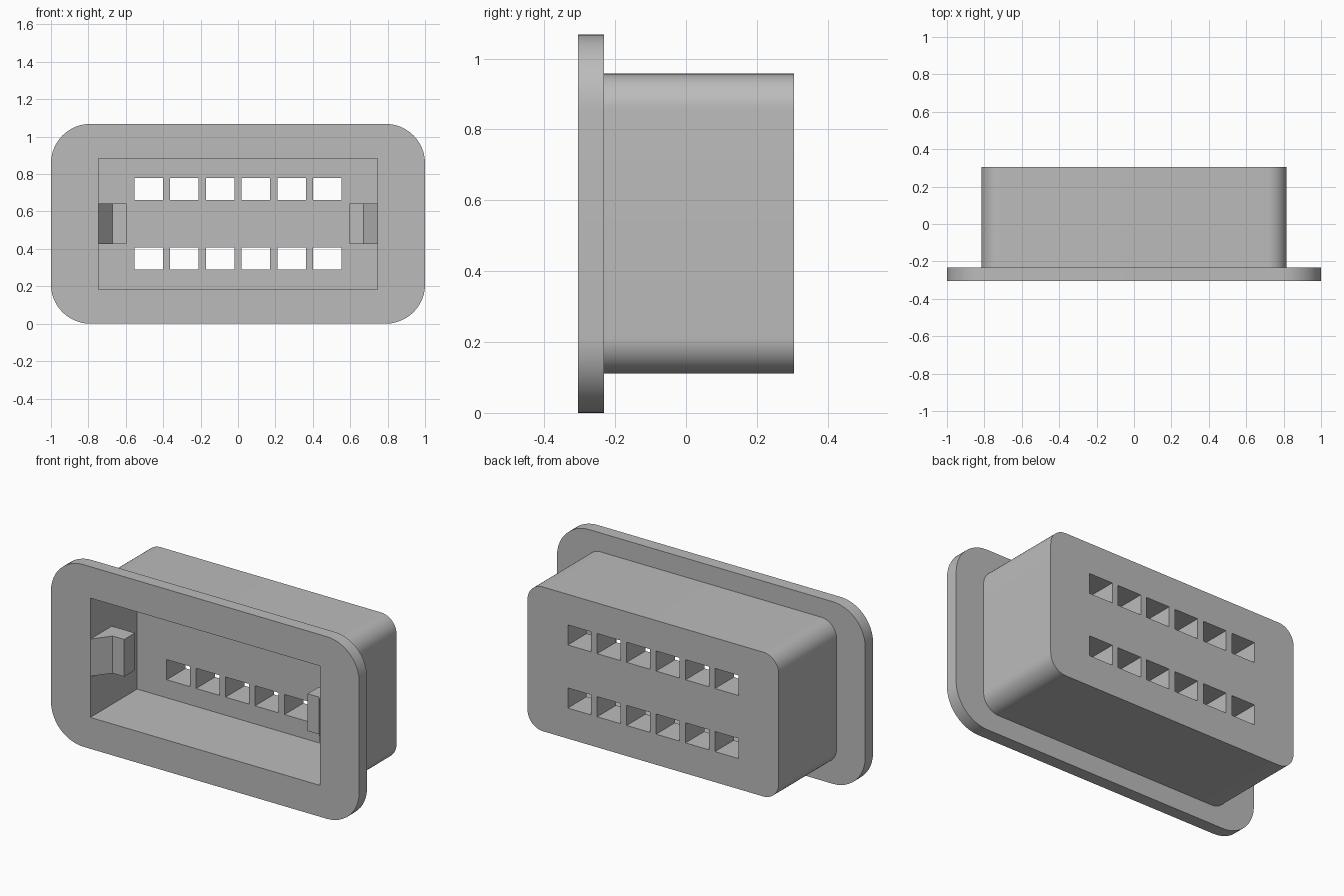
import bpy
import bmesh
from math import cos, sin, pi, radians

if "Cube" in bpy.data.objects:
    bpy.data.objects.remove(bpy.data.objects["Cube"])

MID_Z = 0.534
FRONT, FLANGE_BACK, BACK = -0.305, -0.232, 0.305
CAVITY_X, CAVITY_Z = 0.745, 0.35
CAVITY_BACK = 0.13

grey = bpy.data.materials.new("light grey plastic")
grey.use_nodes = True
colour = (0.5, 0.5, 0.5, 1)
grey.diffuse_color = colour
grey.node_tree.nodes["Principled BSDF"].inputs["Base Color"].default_value = colour


def add_prism(bm, outline, move):
    """Extrude a flat outline along the vector move."""
    face = bm.faces.new([bm.verts.new(p) for p in outline])
    top = bmesh.ops.extrude_face_region(bm, geom=[face])["geom"]
    bmesh.ops.translate(bm, vec=move, verts=[v for v in top if isinstance(v, bmesh.types.BMVert)])


def make_object(name, prisms):
    bm = bmesh.new()
    for outline, move in prisms:
        add_prism(bm, outline, move)
    bmesh.ops.recalc_face_normals(bm, faces=bm.faces)
    mesh = bpy.data.meshes.new(name)
    bm.to_mesh(mesh)
    bm.free()
    mesh.materials.append(grey)
    obj = bpy.data.objects.new(name, mesh)
    bpy.context.collection.objects.link(obj)
    return obj


def rounded_block(hx, hz, r, y0, y1, steps=12):
    """Rounded rectangle in x-z, running from y0 to y1."""
    outline = []
    for i, (sx, sz) in enumerate([(1, 1), (-1, 1), (-1, -1), (1, -1)]):
        for k in range(steps + 1):
            a = (i + k / steps) * pi / 2
            outline.append((sx * (hx - r) + r * cos(a), y0, MID_Z + sz * (hz - r) + r * sin(a)))
    return outline, (0, y1 - y0, 0)


def box(cx, cz, hx, hz, y0, y1):
    corners = [(-1, -1), (1, -1), (1, 1), (-1, 1)]
    return [(cx + a * hx, y0, cz + b * hz) for a, b in corners], (0, y1 - y0, 0)


def combine(target, tool, operation):
    """Apply a boolean and discard the helper."""
    tool.hide_render = True
    mod = target.modifiers.new(operation, "BOOLEAN")
    mod.operation, mod.object, mod.solver = operation, tool, "EXACT"
    bpy.context.view_layer.objects.active = target
    bpy.ops.object.modifier_apply(modifier=mod.name)
    bpy.data.objects.remove(tool)


# Housing: rounded body joined to the wider front flange
housing = make_object("housing", [rounded_block(0.815, 0.423, 0.1, -0.27, BACK)])
flange = make_object("flange", [rounded_block(1, MID_Z, 0.21, FRONT, FLANGE_BACK)])
combine(housing, flange, "UNION")

# Open front cavity
cavity = make_object("cavity_cutter", [box(0, MID_Z, CAVITY_X, CAVITY_Z, FRONT - 0.1, CAVITY_BACK)])
combine(housing, cavity, "DIFFERENCE")

# Two rows of six contact slots through the back wall
slots = [box((i - 2.5) * 0.191, MID_Z + side * 0.185, 0.076, 0.059, CAVITY_BACK - 0.05, BACK + 0.05)
         for i in range(6) for side in (-1, 1)]
combine(housing, make_object("slot_cutter", slots), "DIFFERENCE")

# Ramped latch on each side wall of the cavity
for side, name in ((1, "left_latch"), (-1, "right_latch")):
    profile = [(0, 0), (0.075, 0.1), (0.15, 0.1), (0.15, 0.2), (0, 0.2)]
    outline = [(side * (CAVITY_X - x), FRONT + y, MID_Z - 0.109) for x, y in profile]
    make_object(name, [(outline, (0, 0, 0.218))])

# Smooth the rounded corners, keep edges sharp
bpy.ops.object.select_all(action="DESELECT")
housing.select_set(True)
bpy.context.view_layer.objects.active = housing
bpy.ops.object.shade_smooth_by_angle(angle=radians(30))
